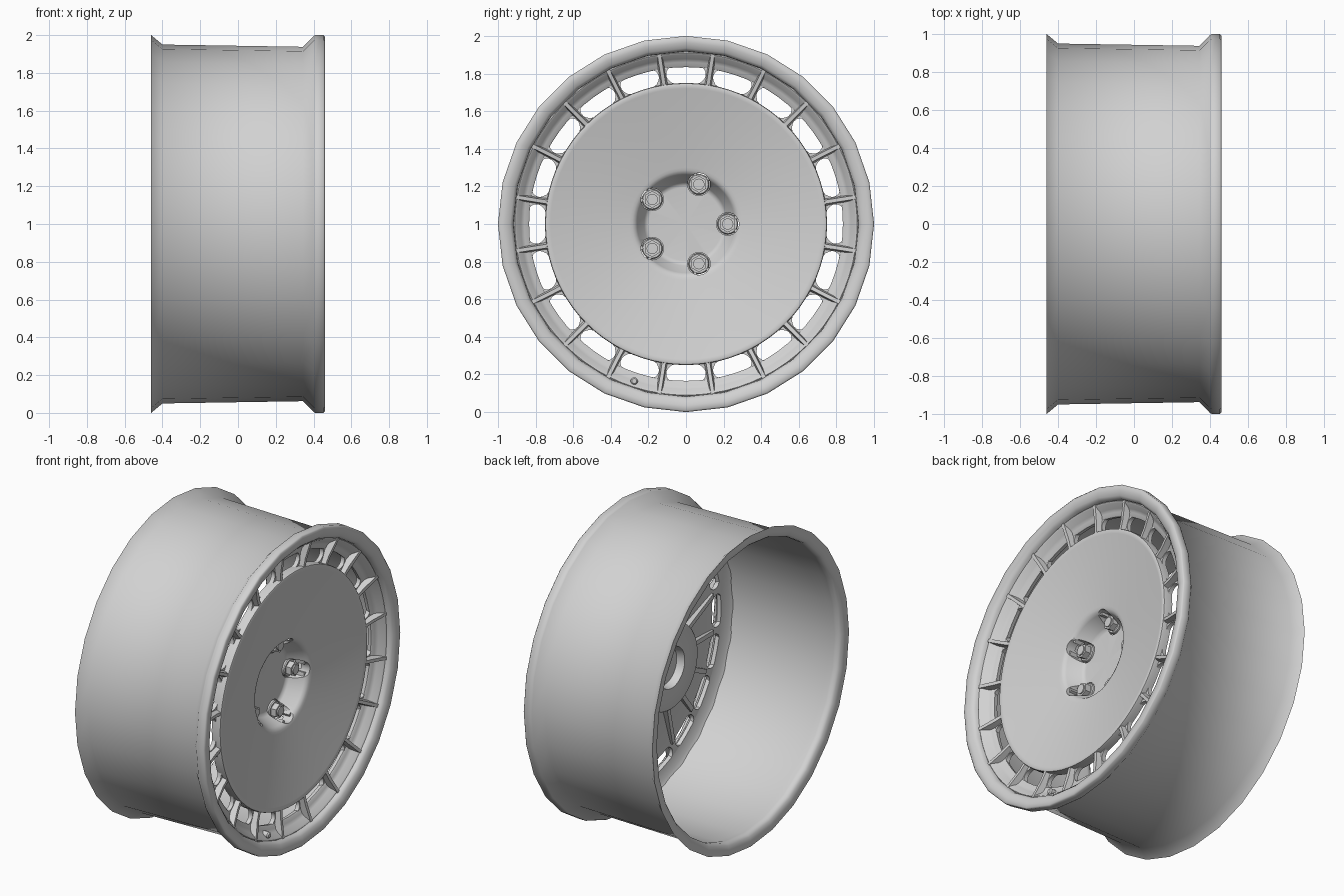
import bpy, bmesh, math
from mathutils import Matrix, Vector

cube = bpy.data.objects.get("Cube")
if cube:
    bpy.data.objects.remove(cube)

# One painted-metal colour for the whole wheel
metal = bpy.data.materials.new("wheel grey")
metal.use_nodes = True
grey = (0.64, 0.64, 0.64, 1)
metal.diffuse_color = grey
metal.node_tree.nodes["Principled BSDF"].inputs["Base Color"].default_value = grey

AXLE = Vector((0, 0, 1))


def shade(obj, angle):
    bpy.ops.object.select_all(action='DESELECT')
    obj.select_set(True)
    bpy.context.view_layer.objects.active = obj
    bpy.ops.object.shade_smooth_by_angle(angle=math.radians(angle))


def finish(name, bm, smooth):
    """Turn a bmesh built around the x axis into an object on the axle."""
    bmesh.ops.remove_doubles(bm, verts=bm.verts, dist=1e-5)
    bmesh.ops.recalc_face_normals(bm, faces=bm.faces)
    bmesh.ops.translate(bm, verts=bm.verts, vec=AXLE)
    mesh = bpy.data.meshes.new(name)
    bm.to_mesh(mesh)
    bm.free()
    mesh.materials.append(metal)
    obj = bpy.data.objects.new(name, mesh)
    bpy.context.collection.objects.link(obj)
    shade(obj, smooth)
    return obj


def lathe_into(bm, profile, sides, centre=(0, 0)):
    """Revolve a closed (x, radius) outline around an axis parallel to x."""
    rings = []
    for i in range(sides):
        a = math.tau * i / sides
        rings.append([bm.verts.new((x, centre[0] + r * math.sin(a), centre[1] + r * math.cos(a)))
                      for x, r in profile])
    n = len(profile)
    for i in range(sides):
        p, q = rings[i], rings[(i + 1) % sides]
        for j in range(n):
            k = (j + 1) % n
            bm.faces.new((p[j], p[k], q[k], q[j]))


def lathe(name, profile, sides, smooth):
    bm = bmesh.new()
    lathe_into(bm, profile, sides)
    return finish(name, bm, smooth)


def radial_solids(name, lower, upper, count, start):
    """Join two matching (x, t, r) outlines into a solid, repeated around the axle."""
    bm = bmesh.new()
    n = len(lower)
    for i in range(count):
        turn = Matrix.Rotation(math.radians(start + 360 * i / count), 3, 'X')
        a = [bm.verts.new(turn @ Vector(p)) for p in lower]
        b = [bm.verts.new(turn @ Vector(p)) for p in upper]
        bm.faces.new(a)
        bm.faces.new(b[::-1])
        for j in range(n):
            k = (j + 1) % n
            bm.faces.new((a[j], b[j], b[k], a[k]))
    return finish(name, bm, 35)


def plan(half, x):
    """Mirror (half width, radius) points into an outline at height x."""
    return [(x, t, r) for t, r in half] + [(x, -t, r) for t, r in reversed(half)]


# Barrel with flared back flange, inner bead and rounded front lip
lathe("rim_barrel", [
    (-0.46, 1.0), (-0.40, 0.95), (0.345, 0.938), (0.40, 0.995), (0.41, 1.0),
    (0.453, 1.0), (0.46, 0.992), (0.459, 0.965), (0.45, 0.935), (0.435, 0.92),
    (0.40, 0.915), (0.33, 0.915), (0.30, 0.928), (-0.37, 0.934), (-0.41, 0.925),
    (-0.435, 0.927), (-0.45, 0.94), (-0.458, 0.965)], 28, 65)

# Thin stepped ring outside the vent slots
lathe("face_ring", [
    (0.338, 0.838), (0.362, 0.834), (0.368, 0.84), (0.372, 0.86), (0.384, 0.878),
    (0.415, 0.9), (0.42, 0.91), (0.41, 0.922), (0.31, 0.922), (0.325, 0.90)], 80, 35)

# Dished centre disc with recessed hub and rear mounting pad
disc = lathe("centre_disc", [
    (0.2, 0), (0.2, 0.195), (0.202, 0.208), (0.215, 0.222), (0.295, 0.26),
    (0.309, 0.27), (0.316, 0.285), (0.319, 0.3), (0.395, 0.72), (0.4, 0.738),
    (0.396, 0.747), (0.385, 0.75), (0.338, 0.75), (0.335, 0.72), (0.275, 0.30), (0.25, 0.28),
    (0.11, 0.27), (0.10, 0.26), (0.10, 0.13), (0.15, 0.12), (0.15, 0)], 80, 50)

# Nut positions around the hub
nut_spots = [(0.222 * math.cos(math.tau * i / 5), 0.222 * math.sin(math.tau * i / 5))
             for i in range(5)]

# Round pockets sunk into the recess wall
bm = bmesh.new()
for spot in nut_spots:
    lathe_into(bm, [(0.19, 0), (0.19, 0.06), (0.5, 0.06), (0.5, 0)], 24, spot)
cutter = finish("pocket_cutter", bm, 30)
cutter.hide_render = True
cut = disc.modifiers.new("pockets", 'BOOLEAN')
cut.operation = 'DIFFERENCE'
cut.solver = 'EXACT'
cut.object = cutter
bpy.context.view_layer.objects.active = disc
bpy.ops.object.modifier_apply(modifier=cut.name)
bpy.data.objects.remove(cutter)
shade(disc, 50)

# Wheel nuts: washer, hexagon and raised stud end
bm = bmesh.new()
for spot in nut_spots:
    lathe_into(bm, [(0.185, 0), (0.185, 0.055), (0.208, 0.055), (0.214, 0.05), (0.214, 0)], 24, spot)
    lathe_into(bm, [(0.20, 0), (0.20, 0.045), (0.25, 0.045), (0.25, 0)], 6, spot)
    lathe_into(bm, [(0.24, 0), (0.24, 0.03), (0.258, 0.03), (0.258, 0)], 16, spot)
finish("wheel_nuts", bm, 25)

# Bridges between the slots, flared at both ends to round the slot corners
bridge = [(0.062, 0.744), (0.038, 0.757), (0.026, 0.775), (0.02, 0.79),
          (0.022, 0.81), (0.033, 0.828), (0.055, 0.839)]
radial_solids("slot_bridges", plan(bridge, 0.338), plan(bridge, 0.365), 20, 9)

# Tapered fins standing on the bridges and running out to the lip
base = [(0.024, 0.745), (0.019, 0.80), (0.022, 0.918)]
crest_x = [0.392, 0.398, 0.425]
crest = [(x, side * 0.01, r) for side, order in ((1, 1), (-1, -1))
         for x, (t, r) in list(zip(crest_x, base))[::order]]
radial_solids("slot_fins", plan(base, 0.35), crest, 20, 9)

# Low stiffening ribs behind the disc
rib = [(0.225, 0.26), (0.29, 0.26), (0.35, 0.755), (0.325, 0.755)]
radial_solids("rear_ribs", [(x, -0.015, r) for x, r in rib],
              [(x, 0.015, r) for x, r in rib], 20, 9)

# Tyre valve in the lower part of the ring
bm = bmesh.new()
lathe_into(bm, [(0.35, 0), (0.35, 0.02), (0.41, 0.02), (0.418, 0.013), (0.418, 0)],
           12, (-0.275, -0.835))
finish("tyre_valve", bm, 35)
